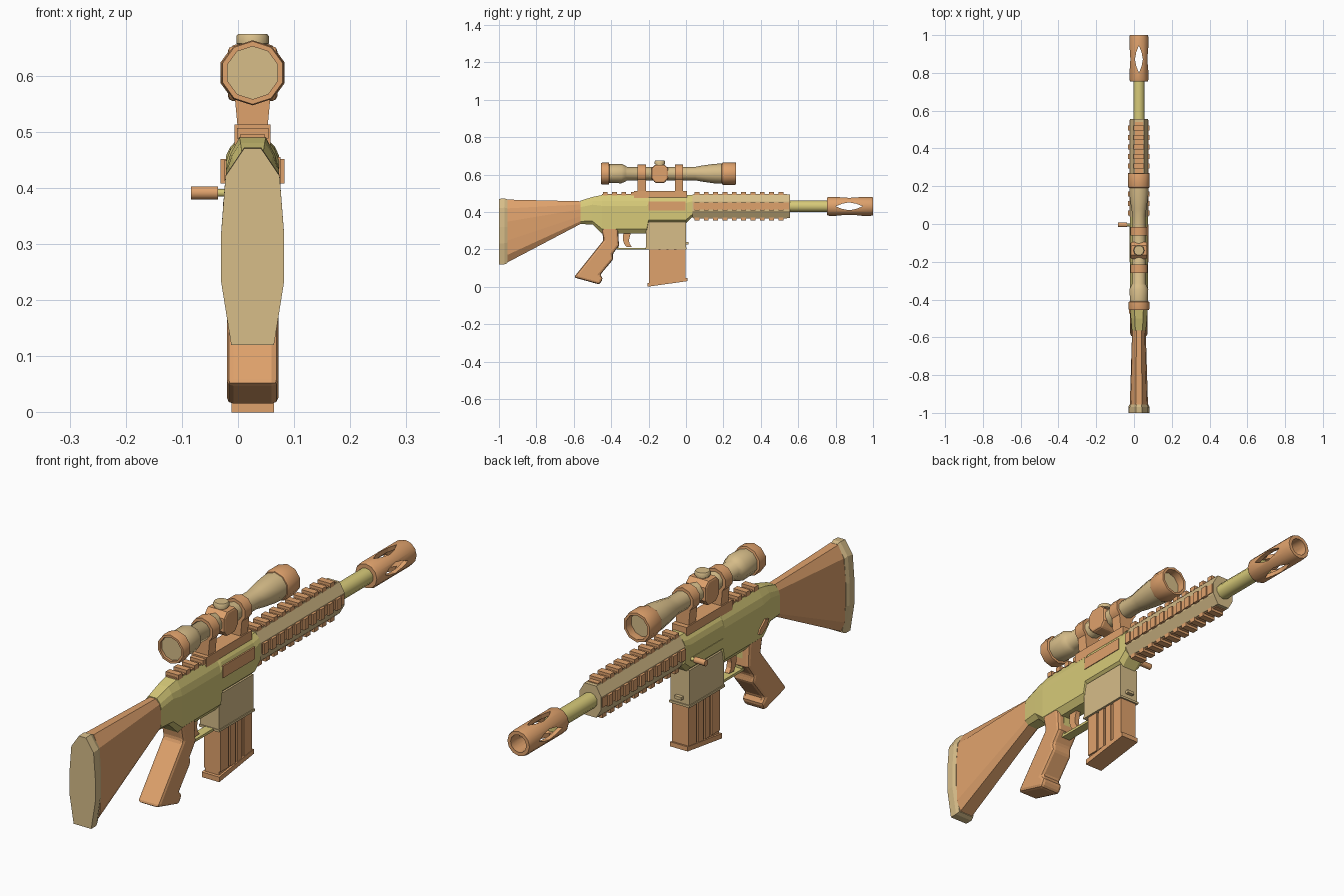
import bpy, bmesh, math
from mathutils import Matrix

if "Cube" in bpy.data.objects:
    bpy.data.objects.remove(bpy.data.objects["Cube"])

CX = 0.026   # centre plane of the body


def colour(name, rgb):
    m = bpy.data.materials.new(name)
    m.diffuse_color = (*rgb, 1)
    m.use_nodes = True
    m.node_tree.nodes["Principled BSDF"].inputs["Base Color"].default_value = m.diffuse_color
    return m


ORANGE = colour("orange", (0.74, 0.36, 0.15))
TAN = colour("tan", (0.68, 0.51, 0.25))
YELLOW = colour("yellow", (0.68, 0.59, 0.19))


def finish(name, bm, mat, smooth=False, bevel=0):
    bmesh.ops.remove_doubles(bm, verts=bm.verts, dist=1e-5)
    bmesh.ops.recalc_face_normals(bm, faces=bm.faces)
    me = bpy.data.meshes.new(name)
    bm.to_mesh(me)
    bm.free()
    ob = bpy.data.objects.new(name, me)
    bpy.context.collection.objects.link(ob)
    if mat:
        me.materials.append(mat)
    if bevel:
        mod = ob.modifiers.new("bevel", 'BEVEL')
        mod.width, mod.segments = bevel, 2
        mod.angle_limit = math.radians(50)
    if smooth:
        bpy.ops.object.select_all(action='DESELECT')
        ob.select_set(True)
        bpy.context.view_layer.objects.active = ob
        bpy.ops.object.shade_smooth_by_angle(angle=math.radians(38))
    return ob


def bridge(bm, rings, caps=True):
    rings = [[bm.verts.new(p) for p in r] for r in rings]
    n = len(rings[0])
    for a, b in zip(rings, rings[1:]):
        for i in range(n):
            bm.faces.new((a[i], a[(i + 1) % n], b[(i + 1) % n], b[i]))
    if caps:
        bm.faces.new(rings[0])
        bm.faces.new(rings[-1])


def loft(name, half, sections, mat, bevel=0):
    """half: normalised half outline (x, z); sections: (y, z low, z high, half width)"""
    outline = half + [(-x, z) for x, z in reversed(half)]
    bm = bmesh.new()
    bridge(bm, [[(CX + x * w, y, lo + z * (hi - lo)) for x, z in outline]
                for y, lo, hi, w in sections])
    return finish(name, bm, mat, bevel=bevel)


def lathe(name, profile, z, mat, n=10, closed=False):
    """profile: (radius, y) turned about the y direction"""
    bm = bmesh.new()
    prof = profile + profile[:1] if closed else profile
    bridge(bm, [[(CX + r * math.sin(2 * math.pi * i / n), y, z + r * math.cos(2 * math.pi * i / n))
                 for i in range(n)] for r, y in prof], not closed)
    return finish(name, bm, mat, smooth=True)


def prism(name, pts, hw, mat, cx=CX, bevel=0):
    """side outline (y, z) given a width in x"""
    bm = bmesh.new()
    bridge(bm, [[(cx + s * hw, y, z) for y, z in pts] for s in (-1, 1)])
    return finish(name, bm, mat, bevel=bevel)


def boxes(name, spans, mat):
    """spans: (x0, x1, y0, y1, z0, z1), x relative to the centre plane"""
    bm = bmesh.new()
    for x0, x1, y0, y1, z0, z1 in spans:
        m = Matrix.Translation((CX + (x0 + x1) / 2, (y0 + y1) / 2, (z0 + z1) / 2)) @ \
            Matrix.Diagonal((x1 - x0, y1 - y0, z1 - z0, 1))
        bmesh.ops.create_cube(bm, size=1, matrix=m)
    return finish(name, bm, mat)


def cut(ob, cutter):
    cutter.hide_render = True
    cutter.hide_viewport = False
    cutter.display_type = 'WIRE'
    mod = ob.modifiers.new("cut", 'BOOLEAN')
    mod.operation, mod.solver, mod.object = 'DIFFERENCE', 'EXACT', cutter


# stock and butt pad
butt = [(.68, 0), (1, .32), (1, .57), (.86, .86), (.27, 1)]
loft("butt_pad", butt, [(-1, .12, .47, .056), (-.97, .12, .472, .056), (-.955, .127, .467, .05)], TAN)
loft("stock", [(.6, 0), (.95, .12), (1, .35), (1, .65), (.85, .86), (.35, 1)],
     [(-.955, .13, .466, .048), (-.565, .335, .457, .036)], ORANGE)

# receiver
body = [(.6, 0), (1, .12), (1, .72), (.85, .85), (.5, 1)]
loft("receiver", body, [(-.565, .335, .46, .037), (-.5, .333, .48, .043), (-.45, .285, .49, .047),
                        (-.21, .285, .49, .047), (-.2, .34, .49, .047), (0, .34, .49, .047),
                        (.036, .375, .49, .047)], YELLOW)
boxes("ejection_port", [(.03, .05, -.2, -.002, .408, .455)], ORANGE)
boxes("handle_slot", [(-.049, -.03, -.2, .0, .385, .397)], YELLOW)

# magazine well, magazine and base
prism("magazine_well", [(-.213, .2), (.0, .2), (.0, .345), (-.213, .345)], .041, TAN)
boxes("well_lip", [(-.044, .044, -.216, .004, .2, .209), (-.015, .015, 0, .014, .226, .238)], TAN)
prism("magazine", [(-.197, .012), (-.002, .04), (-.002, .21), (-.197, .21)], .03, ORANGE)
boxes("magazine_ribs", [(-.036, .036, y, y + w, .035, .205)
                        for y, w in ((-.197, .05), (-.135, .03), (-.093, .03), (-.05, .048))], ORANGE)
prism("magazine_base", [(-.207, 0), (.007, .03), (.007, .048), (-.207, .02)], .038, ORANGE)

# grip, trigger and guard
prism("grip", [(-.455, .32), (-.44, .25), (-.6, .05), (-.462, .012), (-.443, .045), (-.46, .062),
               (-.388, .148), (-.394, .172), (-.358, .22), (-.365, .32)], .046, ORANGE, bevel=.017)
prism("trigger", [(-.335, .29), (-.337, .25), (-.33, .228), (-.318, .212), (-.29, .214), (-.302, .23),
                  (-.305, .25), (-.295, .29)], .01, ORANGE)
boxes("trigger_guard", [(-.018, .018, -.37, -.21, .198, .208),
                        (-.018, .018, -.37, -.36, .2, .29)], YELLOW)


# bolt handle and selector on the left side
def side_rod(name, r, x0, x1, y, z, mat, n=10):
    bm = bmesh.new()
    bridge(bm, [[(x, y + r * math.cos(2 * math.pi * i / n), z + r * math.sin(2 * math.pi * i / n))
                 for i in range(n)] for x in (x0, x1)])
    return finish(name, bm, mat, smooth=True)


side_rod("bolt_stem", .007, -.04, .01, -.005, .391, YELLOW)
side_rod("bolt_knob", .012, -.084, -.036, -.005, .391, ORANGE)
prism("selector", [(-.475, .37), (-.455, .375), (-.42, .345), (-.415, .33), (-.43, .325), (-.465, .345)],
      .006, ORANGE, cx=CX - .047)

# handguard with four toothed rails
loft("handguard", [(.55, 0), (1, .3), (1, .7), (.55, 1)],
     [(.036, .368, .492, .047), (.555, .368, .492, .047)], TAN)
teeth = [.045 + .05 * i for i in range(10)]
top = [(-.022, .022, .04, .54, .485, .496)] + [(-.028, .028, y, y + .026, .49, .507) for y in teeth]
bottom = [(-.022, .022, .04, .54, .364, .375)] + [(-.028, .028, y, y + .026, .354, .37) for y in teeth]
boxes("top_rail", top, ORANGE)
boxes("bottom_rail", bottom, ORANGE)
for side, s in (("left", -1), ("right", 1)):
    spans = [(.044, .05, .04, .55, .412, .45)] + [(.046, .057, y, y + .026, .408, .451) for y in teeth]
    boxes(side + "_rail", [(min(s * a, s * b), max(s * a, s * b), *r) for a, b, *r in spans], ORANGE)
boxes("rear_rail", [(-.022, .022, -.45, -.27, .485, .495)] +
      [(-.028, .028, -.445 + .05 * i, -.42 + .05 * i, .488, .507) for i in range(4)], ORANGE)

# barrel and muzzle brake with lens-shaped vents
lathe("barrel", [(.031, .54), (.031, .8)], .43, YELLOW)
muzzle = lathe("muzzle_brake", [(.031, .755), (.047, .755), (.051, .765), (.051, .985), (.048, 1),
                                (.034, 1), (.034, .79), (.031, .785)], .43, ORANGE, 12, closed=True)
lens = [(.8, 0), (.835, .014), (.872, .021), (.91, .014), (.945, 0), (.91, -.014), (.872, -.021), (.835, -.014)]
cut(muzzle, prism("side_vent_cutter", [(y, .43 + d) for y, d in lens], .1, None))
bm = bmesh.new()
bridge(bm, [[(CX + d, y, z) for y, d in lens] for z in (.33, .53)])
cut(muzzle, finish("top_vent_cutter", bm, None))

# scope
SZ = .605
lathe("scope_tube", [(.047, -.43), (.05, -.41), (.052, -.345), (.043, -.325), (.036, -.315), (.036, .05),
                     (.042, .08), (.052, .15), (.054, .2)], SZ, TAN)
lathe("eyepiece", [(.05, -.41), (.058, -.412), (.058, -.448), (.056, -.455), (.047, -.455), (.047, -.435)],
      SZ, ORANGE, closed=True)
lathe("rear_lens", [(.048, -.444), (.048, -.435)], SZ, TAN)
lathe("objective_hood", [(.05, .19), (.057, .192), (.06, .2), (.06, .262), (.058, .268), (.048, .268), (.048, .2)],
      SZ, ORANGE, closed=True)
lathe("front_lens", [(.05, .235), (.05, .2)], SZ, TAN)

# turret block and adjustment knobs
octagon = [(-.165, .555), (-.115, .555), (-.095, .58), (-.095, .632), (-.115, .652),
           (-.165, .652), (-.185, .632), (-.185, .58)]
prism("turret_block", octagon, .044, ORANGE, bevel=.008)
bm = bmesh.new()
bridge(bm, [[(CX + r * math.cos(math.pi * i / 5), -.14 + r * math.sin(math.pi * i / 5), z) for i in range(10)]
            for r, z in ((.025, .645), (.025, .655), (.029, .657), (.029, .67), (.026, .674))])
finish("turret_knob", bm, TAN, smooth=True)

# scope mount: base, posts and rings
boxes("mount_base", [(-.032, .032, -.278, .005, .475, .513)], ORANGE)
for i, y in enumerate((-.26, -.06)):
    lathe(f"scope_ring_{i + 1}", [(.036, y), (.048, y), (.048, y + .045), (.036, y + .045)], SZ, ORANGE, closed=True)
    loft(f"ring_post_{i + 1}", [(.8, 0), (1, 1)], [(y, .505, .575, .033), (y + .045, .505, .575, .033)], ORANGE)
